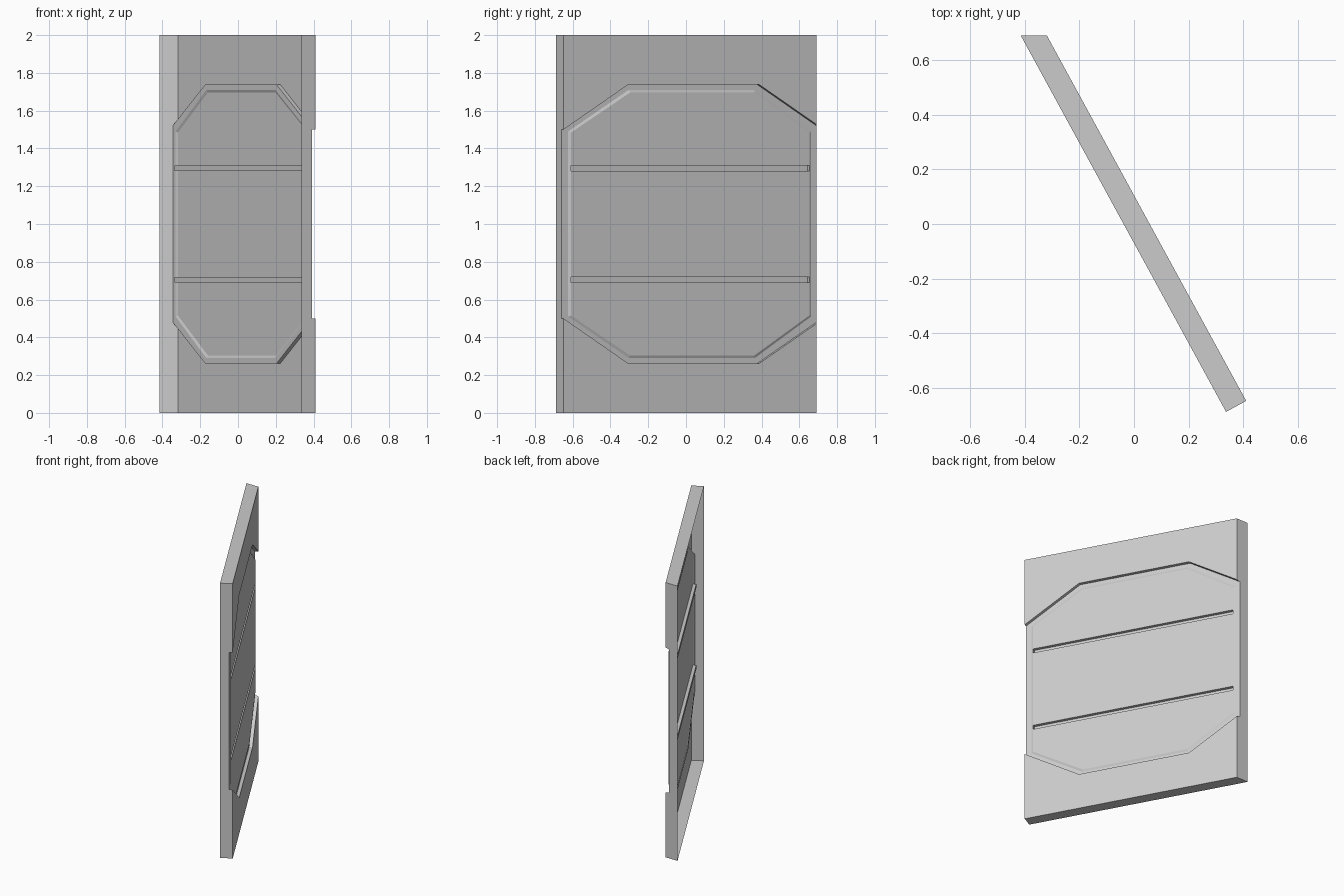
import bpy, bmesh
from mathutils import Vector

if "Cube" in bpy.data.objects:
    bpy.data.objects.remove(bpy.data.objects["Cube"])

# Wall coordinates: s runs along the wall, d is depth behind the outer face,
# h is height above or below mid height (z = 1)
ORIGIN = Vector((0.411, -0.648, 1.0))
ALONG = Vector((-0.479, 0.878, 0))
INWARD = Vector((-0.878, -0.479, 0))
UP = Vector((0, 0, 1))
THICK, FLOOR, PANEL, GROOVE = 0.084, 0.023, 0.017, 0.039
BACK_Y = 0.69


def place(s, d, h):
    return ORIGIN + ALONG * s + INWARD * d + UP * h


def end_s(d):
    """Length of the wall at depth d; the back end is cut square to y."""
    return (BACK_Y - ORIGIN.y - INWARD.y * d) / ALONG.y


def make(name, faces):
    """Each face is (points, outward direction)."""
    bm = bmesh.new()
    for pts, out in faces:
        f = bm.faces.new([bm.verts.new(place(*p)) for p in pts])
        f.normal_update()
        if f.normal.dot(out) < 0:
            f.normal_flip()
    bmesh.ops.remove_doubles(bm, verts=bm.verts, dist=0.0002)
    me = bpy.data.meshes.new(name)
    bm.to_mesh(me)
    bm.free()
    ob = bpy.data.objects.new(name, me)
    bpy.context.collection.objects.link(ob)
    return ob


def opening(d):
    """Upper half outline of the outer octagon, clipped by the wall end."""
    e = end_s(d)
    return [(0, d, 0.5), (0.39, d, 0.738), (1.18, d, 0.738),
            (e, d, 0.5 + (1.57 - e) * 0.61)]


def octagon_half(d, inset):
    """Upper half outline of the raised panel."""
    k = inset * 0.4
    return [(0.04 + inset, d, 0.49 - k), (0.405 + k, d, 0.71 - inset),
            (1.165 - k, d, 0.71 - inset), (1.505 - inset, d, 0.49 - k)]


def flip(pts, sg):
    return [(s, d, h * sg) for s, d, h in pts]


OUT = -INWARD
rim, low = opening(0), opening(FLOOR)
base, top = octagon_half(FLOOR, 0), octagon_half(PANEL, 0.014)
L0, L1, LF = end_s(0), end_s(THICK), end_s(FLOOR)

shell, floor, panel, grooves = [], [], [], []
for sg in (1, -1):
    # outer face above / below the opening, with its top or bottom plate
    shell.append((flip([(0, 0, 1)] + rim + [(L0, 0, 1)], sg), OUT))
    shell.append((flip([(0, 0, 1), (L0, 0, 1), (L1, THICK, 1), (0, THICK, 1)], sg), UP * sg))
    # end edges beside the outer face
    shell.append((flip([(0, 0, 1), (0, 0, 0.5), (0, FLOOR, 0.5), (0, FLOOR, 1)], sg), -ALONG))
    shell.append((flip([(L0, 0, 1), rim[3], low[3], (LF, FLOOR, 1)], sg), ALONG))
    # walls of the octagonal recess
    for i in range(3):
        shell.append((flip([rim[i], rim[i + 1], low[i + 1], low[i]], sg), -UP * sg))
    # recess floor border and sloped edge of the raised panel
    for i in range(3):
        floor.append((flip([low[i], low[i + 1], base[i + 1], base[i]], sg), OUT))
        panel.append((flip([base[i], base[i + 1], top[i + 1], top[i]], sg), OUT))
    # upper / lower field of the raised panel, and the groove below it
    a, b = top[0][0], top[3][0]
    h0, h1 = 0.28, 0.31
    panel.append((flip(top + [(b, PANEL, h1), (a, PANEL, h1)], sg), OUT))
    grooves.append((flip([(a, GROOVE, h0), (b, GROOVE, h0), (b, GROOVE, h1), (a, GROOVE, h1)], sg), OUT))
    for h, n in ((h0, UP), (h1, -UP)):
        grooves.append((flip([(a, PANEL, h), (b, PANEL, h), (b, GROOVE, h), (a, GROOVE, h)], sg), n * sg))
    for s, n in ((a, ALONG), (b, -ALONG)):
        grooves.append((flip([(s, PANEL, h0), (s, PANEL, h1), (s, GROOVE, h1), (s, GROOVE, h0)], sg), n))

# full-height wall ends behind the recess (the rear side stays open)
shell.append(([(0, FLOOR, 1), (0, THICK, 1), (0, THICK, -1), (0, FLOOR, -1)], -ALONG))
shell.append(([(LF, FLOOR, 1), (L1, THICK, 1), (L1, THICK, -1), (LF, FLOOR, -1)], ALONG))

# upright floor borders, panel side slopes and the middle field
for i in (0, 3):
    for group, p, q in ((floor, low[i], base[i]), (panel, base[i], top[i])):
        group.append(([p, q] + flip([q, p], -1), OUT))
panel.append(([(a, PANEL, h0), (b, PANEL, h0), (b, PANEL, -h0), (a, PANEL, -h0)], OUT))

make("wall_shell", shell)
make("recess_floor", floor)
make("raised_panel", panel)
make("panel_grooves", grooves)
